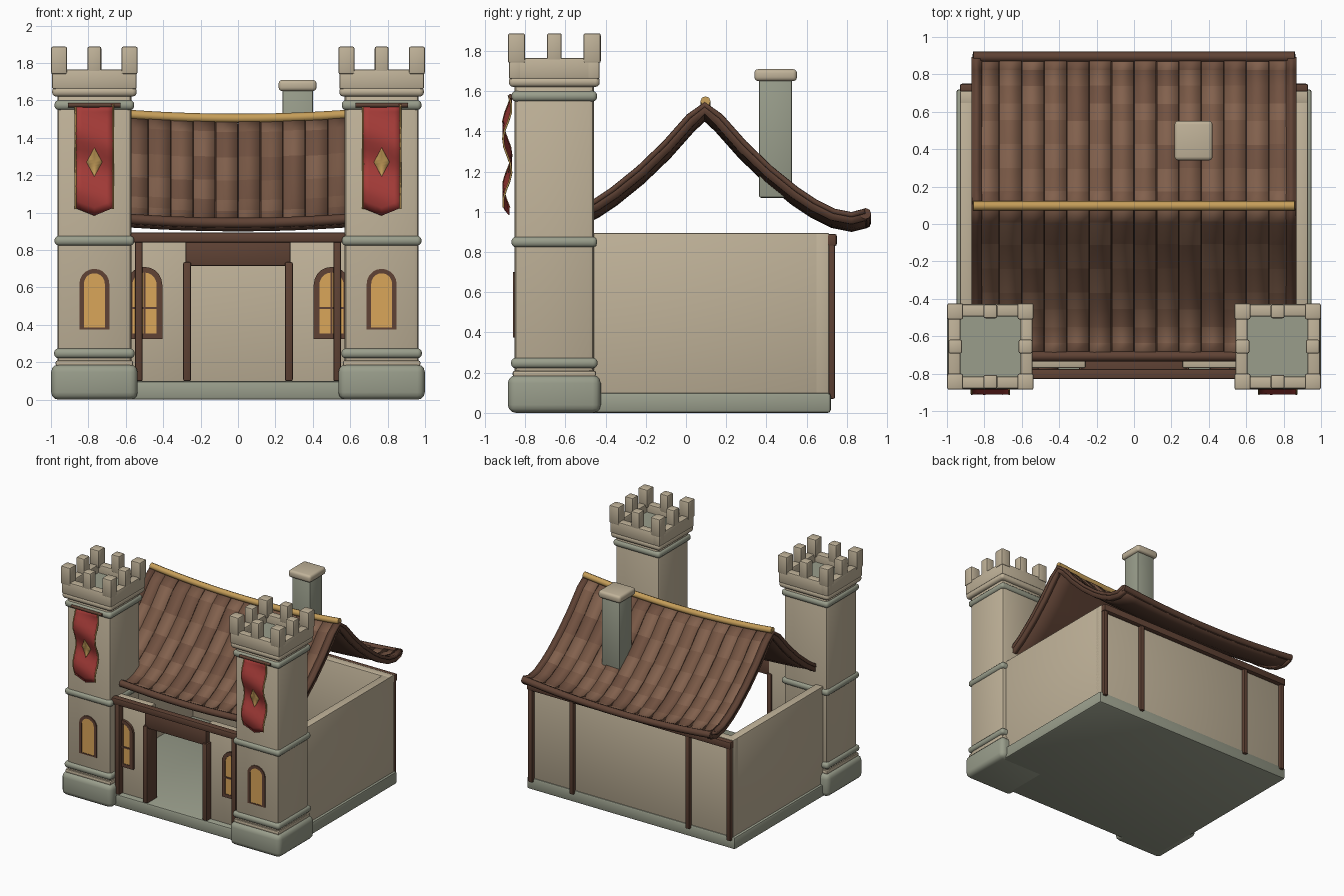
import bpy, bmesh, math, random
from mathutils import Vector

if "Cube" in bpy.data.objects:
    bpy.data.objects.remove(bpy.data.objects["Cube"])

random.seed(4)


def mat(name, r, g, b):
    m = bpy.data.materials.new(name)
    m.diffuse_color = (r, g, b, 1)
    m.use_nodes = True
    m.node_tree.nodes["Principled BSDF"].inputs["Base Color"].default_value = m.diffuse_color
    return m


STONE = mat("tan_stone", .53, .45, .32)
GREY = mat("grey_stone", .32, .34, .26)
WOOD = mat("dark_wood", .115, .055, .035)
TILES = [mat("tile_%d" % i, *c) for i, c in enumerate(
    [(.19, .098, .06), (.225, .12, .075), (.165, .083, .052)])]
GOLD = mat("gold", .56, .34, .10)
GLASS = mat("lit_glass", .70, .38, .10)
RED = mat("red_cloth", .38, .045, .04)


def mesh_obj(name, verts, faces, m, thick=0):
    me = bpy.data.meshes.new(name)
    me.from_pydata([tuple(v) for v in verts], [], faces)
    me.materials.append(m)
    bm = bmesh.new()
    bm.from_mesh(me)
    bmesh.ops.recalc_face_normals(bm, faces=bm.faces)
    bm.to_mesh(me)
    bm.free()
    o = bpy.data.objects.new(name, me)
    bpy.context.collection.objects.link(o)
    if thick:
        s = o.modifiers.new("thickness", "SOLIDIFY")
        s.thickness, s.offset = thick, 0
    return o


def box(name, x, y, z, m, bevel=.008, seg=2):
    """Bevelled box from (min, max) pairs."""
    bm = bmesh.new()
    bmesh.ops.create_cube(bm, size=1)
    for v in bm.verts:
        for i, r in enumerate((x, y, z)):
            v.co[i] = (r[0] + r[1]) / 2 + v.co[i] * abs(r[1] - r[0])
    if bevel:
        bmesh.ops.bevel(bm, geom=bm.edges[:], offset=bevel, segments=seg, profile=.5, affect='EDGES')
    me = bpy.data.meshes.new(name)
    bm.to_mesh(me)
    bm.free()
    me.materials.append(m)
    o = bpy.data.objects.new(name, me)
    bpy.context.collection.objects.link(o)
    return o


def block(name, cx, cy, half, z, m, bevel=.01, seg=2):
    return box(name, (cx - half, cx + half), (cy - half, cy + half), z, m, bevel, seg)


def grid_faces(rows, cols):
    return [(r * cols + c, r * cols + c + 1, (r + 1) * cols + c + 1, (r + 1) * cols + c)
            for r in range(rows - 1) for c in range(cols - 1)]


def tube(name, pts, radius, m):
    cu = bpy.data.curves.new(name, 'CURVE')
    cu.dimensions = '3D'
    cu.bevel_depth, cu.bevel_resolution, cu.use_fill_caps = radius, 2, True
    sp = cu.splines.new('POLY')
    sp.points.add(len(pts) - 1)
    for p, q in zip(sp.points, pts):
        p.co = (*q, 1)
    cu.materials.append(m)
    o = bpy.data.objects.new(name, cu)
    bpy.context.collection.objects.link(o)


def window(name, cx, y, z0, w, h, rim, sill):
    """Arched frame ring with a glowing pane, facing -y."""
    def loop(w, z0, h):
        zc = z0 + h - w
        arc = [(w * math.cos(a), zc + w * math.sin(a)) for a in [math.pi * i / 10 for i in range(11)]]
        return [(-w, z0), (w, z0)] + arc
    out, inn = loop(w, z0, h), loop(w - rim, z0 + sill, h - rim - sill)
    n = len(out)
    v = [(cx + p[0], yy, p[1]) for yy in (y, y + .03) for l in (out, inn) for p in l]
    f = []
    for i in range(n):
        j = (i + 1) % n
        f += [(i, j, n + j, n + i), (i, j, 2 * n + j, 2 * n + i), (n + i, n + j, 3 * n + j, 3 * n + i)]
    mesh_obj(name + "_frame", v, f, WOOD)
    mesh_obj(name + "_pane", [(cx + p[0], y + .004, p[1]) for p in inn], [tuple(range(n))], GLASS)


# Floor slab and hollow walls
box("floor_slab", (-.95, .95), (-.82, .72), (0, .1), GREY, .015)
box("back_wall", (-.93, .93), (.64, .712), (.09, .895), STONE)
for s in (-1, 1):
    box("side_wall", (min(s * .93, s * .86), max(s * .93, s * .86)), (-.75, .71), (.09, .895), STONE)
    box("front_wall", sorted((s * .26, s * .9)), (-.77, -.70), (.09, .88), STONE)

# Timber framing
box("front_beam", (-.62, .62), (-.83, -.775), (.84, .895), WOOD, .01)
box("door_lintel", (-.28, .28), (-.815, -.70), (.715, .85), WOOD)
box("back_beam", (-.93, .93), (.70, .75), (.83, .89), WOOD, .01)
for s in (-1, 1):
    box("door_post", (s * .272 - .021, s * .272 + .021), (-.825, -.69), (.1, .735), WOOD)
    box("front_post", (s * .53 - .02, s * .53 + .02), (-.82, -.76), (.1, .85), WOOD)
    for x in (.53, .905):
        box("back_post", (s * x - .019, s * x + .019), (.70, .742), (.07, .84), WOOD)
    window("wall_window", s * .5, -.79, .325, .095, .385, .03, .028)
    box("window_mullion", (s * .5 - .006, s * .5 + .006), (-.794, -.78), (.35, .68), WOOD, 0)
    box("window_bar", (s * .5 - .065, s * .5 + .065), (-.794, -.78), (.484, .496), WOOD, 0)


# Banner cloth wave
def cloth_y(u, z):
    return -.889 - .021 * math.sin(20 * z - 1.3 + 8 * u)


# Corner towers
for s in (-1, 1):
    cx, cy = s * .768, -.655
    block("tower_base", cx, cy, .231, (0, .188), GREY, .04, 3)
    block("tower_plinth", cx, cy, .207, (.18, .21), STONE)
    block("tower_shaft", cx, cy, .198, (.15, 1.69), STONE, .025)
    for z, h in ((.248, .215), (.85, .213), (1.575, .213), (1.647, .226)):
        block("tower_ring", cx, cy, h, (z - .026, z + .026), GREY if z < 1.6 else STONE, .022, 3)
    block("tower_roof", cx, cy, .19, (1.66, 1.70), GREY, 0)
    for t in (-1, 1):
        p = sorted((t * .226, t * .16))
        box("parapet", (cx - .226, cx + .226), (cy + p[0], cy + p[1]), (1.66, 1.765), STONE, .01)
        box("parapet", (cx + p[0], cx + p[1]), (cy - .226, cy + .226), (1.66, 1.765), STONE, .01)
    for i in (-1, 0, 1):
        for j in (-1, 0, 1):
            if i or j:
                hx, hy = .037 + .006 * abs(i * j), .037 + .006 * abs(i * j)
                mx, my = cx + i * .188, cy + j * .188
                box("merlon", (mx - hx, mx + hx), (my - hy, my + hy), (1.74, 1.888), STONE, .01)
    window("tower_window", cx, -.861, .375, .08, .325, .024, .01)

    # Hanging banner
    v = []
    for r in range(15):
        for c in range(7):
            u = -.1 + c * .2 / 6
            z = 1.58 - r / 14 * (.595 - .4 * abs(u))
            v.append((cx + u, cloth_y(u, z), z))
    mesh_obj("banner", v, grid_faces(15, 7), RED, .006)
    for u in (-.1, .1):
        tube("banner_edge", [(cx + u, cloth_y(u, z), z) for z in [1.58 - .043 * i for i in range(14)]], .005, GOLD)
    v = []
    for r in range(11):
        t = r / 5 - 1
        for c in (-1, 0, 1):
            u = c * .042 * max(.01, 1 - abs(t))
            v.append((cx + u, cloth_y(u, 1.27 + .077 * t) - .007, 1.27 + .077 * t))
    mesh_obj("banner_diamond", v, grid_faces(11, 3), GOLD, .004)
    tube("banner_rod", [(cx - .14, -.872, 1.575), (cx + .14, -.872, 1.575)], .012, WOOD)

# Swept roof: half profile (distance from ridge, height), sagging along x
HALF = [(0, 1.52), (.07, 1.465), (.19, 1.33), (.32, 1.205), (.45, 1.10),
        (.54, 1.04), (.64, .99), (.73, .972), (.80, .99)]
PROF = [(-d, z) for d, z in HALF[:0:-1]] + HALF


def sag(x):
    return .045 * ((x / .85) ** 2 - 1)


def roof_pt(x, i, off=0):
    a, b = PROF[max(i - 1, 0)], PROF[min(i + 1, len(PROF) - 1)]
    n = Vector((0, -(b[1] - a[1]), b[0] - a[0])).normalized()
    return Vector((x, .093 + PROF[i][0], PROF[i][1] + sag(x))) + n * off


def roof_sheet(name, xs, off, thick, m):
    v = [roof_pt(x, i, off) for i in range(len(PROF)) for x in xs]
    return mesh_obj(name, v, grid_faces(len(PROF), len(xs)), m, thick)


roof_sheet("roof_deck", [-.84 + .14 * i for i in range(13)], -.012, .03, WOOD)
N = 14
for k in range(N):
    x0 = -.84 + 1.68 * k / N
    o = roof_sheet("roof_tiles", (x0 + .002, x0 + 1.68 / N - .002), .008 + .006 * (k % 2), .014, TILES[0])
    for m in TILES[1:]:
        o.data.materials.append(m)
    for f in o.data.polygons:
        f.material_index = (f.index + k) % 2 if random.random() < .75 else 2
for s in (-1, 1):
    roof_sheet("barge_board", (s * .825, s * .86), -.004, .06, WOOD)
    roof_sheet("barge_trim", (s * .815, s * .868), .012, .024, WOOD)
XS = [-.86 + .1075 * i for i in range(17)]
for i in (0, len(PROF) - 1):
    tube("eave_beam", [roof_pt(x, i) for x in XS], .028, WOOD)
tube("ridge_pole", [(x, .097, 1.549 + sag(x)) for x in XS[:]], .025, GOLD)

# Chimney
box("chimney", (.238, .402), (.363, .527), (1.07, 1.67), GREY, .01)
box("chimney_cap", (.217, .42), (.34, .552), (1.65, 1.71), STONE, .02, 3)

# Smooth bevels, keep hard edges
bpy.ops.object.select_all(action='DESELECT')
for o in bpy.context.scene.objects:
    if o.type == 'MESH':
        o.select_set(True)
        bpy.context.view_layer.objects.active = o
bpy.ops.object.shade_smooth_by_angle(angle=math.radians(30))
